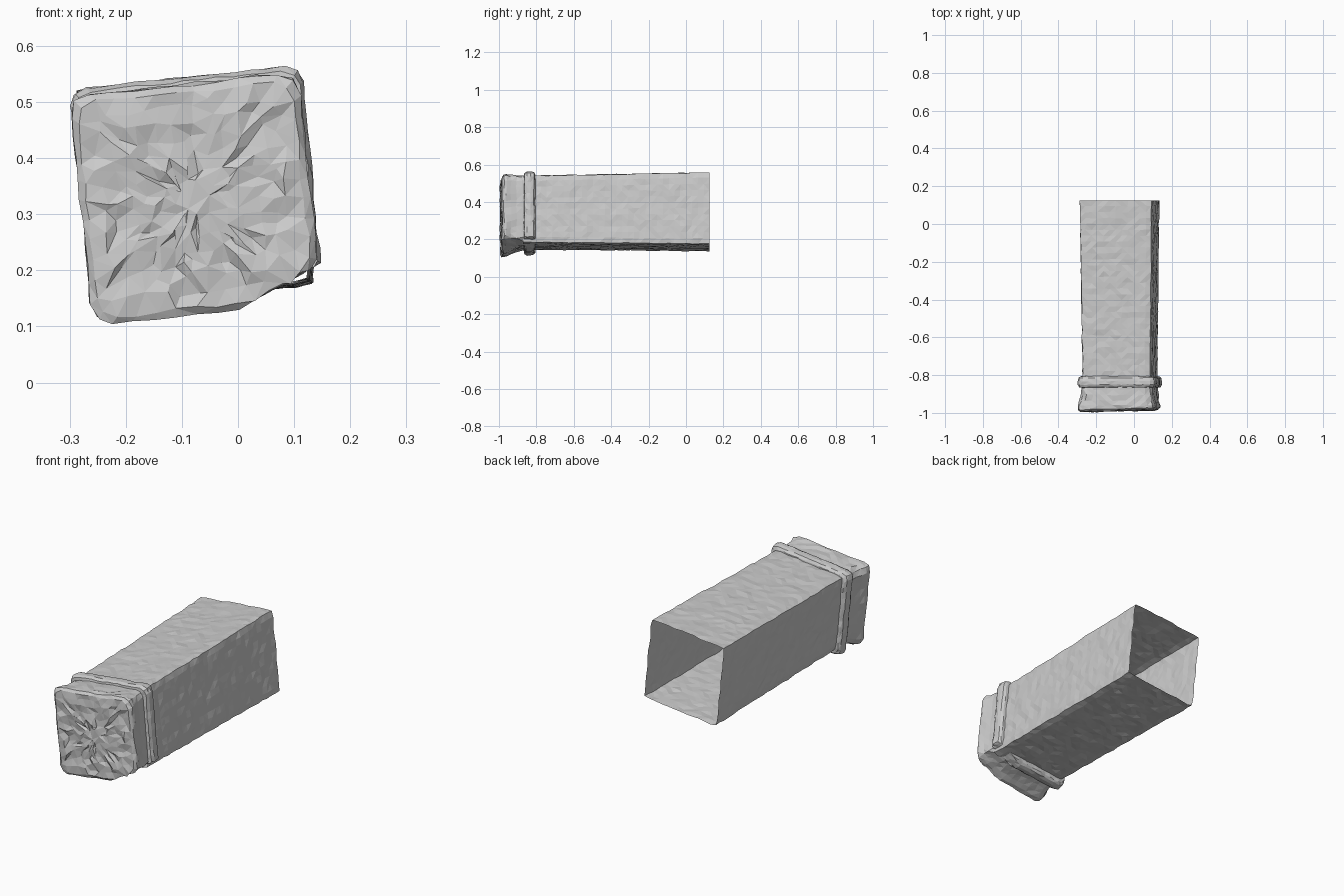
import bpy, bmesh, random
from math import cos, sin, radians
from mathutils import Vector, noise

if "Cube" in bpy.data.objects:
    bpy.data.objects.remove(bpy.data.objects["Cube"])

random.seed(4)
TILT = radians(6)


def section(y, cx, cz, h, n, r):
    """Tilted square outline with rounded corners, n points per side."""
    pts = []
    corners = [(-1, -1), (1, -1), (1, 1), (-1, 1)]
    for k in range(4):
        a, b = Vector(corners[k]), Vector(corners[(k + 1) % 4])
        for i in range(n):
            p = a.lerp(b, i / n) * h
            lim = max(h - r, 0)
            core = Vector((max(-lim, min(lim, p.x)), max(-lim, min(lim, p.y))))
            d = p - core
            if d.length > 0:
                p = core + d.normalized() * min(r, h)
            pts.append(Vector((cx + p.x * cos(TILT) - p.y * sin(TILT), y,
                               cz + p.x * sin(TILT) + p.y * cos(TILT))))
    return pts


def chip(p):
    """Flatten the broken lower right corner."""
    nrm = Vector((0.503, 0, -0.865))
    d = nrm.dot(p - Vector((0.155, 0, 0.22)))
    return p - nrm * d if d > 0 else p


def rough(p, amount):
    """Worn stone surface: soft waves plus fine chipping."""
    wave = noise.noise_vector(p * 14) * amount * 1.2
    return p + wave + Vector([random.uniform(-amount, amount) for _ in range(3)])


def loft(name, stations, n, r, amount, chipped=False, cap=False):
    bm = bmesh.new()
    rings = []
    if cap:
        y, cx, cz, h = stations[0]
        inner = [(y, cx, cz, h * s / 7) for s in range(1, 7)]
        stations = inner + stations
    for i, (y, cx, cz, h) in enumerate(stations):
        ring = []
        face = cap and i < 6
        for p in section(y, cx, cz, h, n, r * h / 0.2 if face else r):
            if chipped:
                p = chip(p)
            q = rough(p, amount)
            if i == len(stations) - 1:
                q.y = p.y
            if cap and i < 8:
                # slightly skewed, coarsely faceted end
                q.y += 0.025 * (p.x + 0.08) - 0.0
                if face:
                    q += Vector((random.uniform(-.01, .01), random.uniform(-.006, .006),
                                 random.uniform(-.01, .01)))
                q.y = max(q.y, -1.0)
            ring.append(bm.verts.new(q))
        rings.append(ring)
    for a, b in zip(rings, rings[1:]):
        for j in range(len(a)):
            k = (j + 1) % len(a)
            bm.faces.new((a[j], a[k], b[k], b[j]))
    if cap:
        bm.faces.new(rings[0])
        bmesh.ops.remove_doubles(bm, verts=[v for g in rings[:6] for v in g], dist=0.013)
    bmesh.ops.triangulate(bm, faces=bm.faces[:])
    bmesh.ops.recalc_face_normals(bm, faces=bm.faces[:])
    # an open tube has no inside, so make sure its walls face outwards
    bm.faces.ensure_lookup_table()
    mid = Vector((-0.076, 0, 0.34))
    total = 0
    for f in bm.faces:
        c = f.calc_center_median() - mid
        c.y = 0
        total += f.normal.dot(c) * f.calc_area()
    if total < 0:
        bmesh.ops.reverse_faces(bm, faces=bm.faces[:])
    me = bpy.data.meshes.new(name)
    bm.to_mesh(me)
    bm.free()
    ob = bpy.data.objects.new(name, me)
    bpy.context.collection.objects.link(ob)
    return ob


# Long tapering shaft, left open at the back
steps = 32
shaft = []
for i in range(steps + 1):
    t = i / steps
    shaft.append((-0.87 + t * 0.995, -0.075 - 0.002 * t, 0.343 + 0.005 * t, 0.182 + 0.013 * t))
loft("shaft", shaft, 12, 0.014, 0.0022)

# Raised band around the shaft
C = (-0.073, 0.338)
collar = [(y, *C, h) for y, h in
          [(-0.868, 0.176), (-0.864, 0.2), (-0.85, 0.207), (-0.832, 0.207),
           (-0.815, 0.204), (-0.807, 0.194), (-0.804, 0.174)]]
loft("collar", collar, 14, 0.03, 0.002, chipped=True)

# Flared end block with a rough broken face
head = [(-0.987, -0.076, 0.325, 0.193), (-0.978, -0.076, 0.326, 0.205),
        (-0.96, -0.076, 0.328, 0.205), (-0.935, -0.076, 0.333, 0.197),
        (-0.905, -0.075, 0.339, 0.19), (-0.875, -0.075, 0.342, 0.187),
        (-0.845, -0.075, 0.343, 0.184)]
loft("end_block", head, 11, 0.035, 0.003, chipped=True, cap=True)
